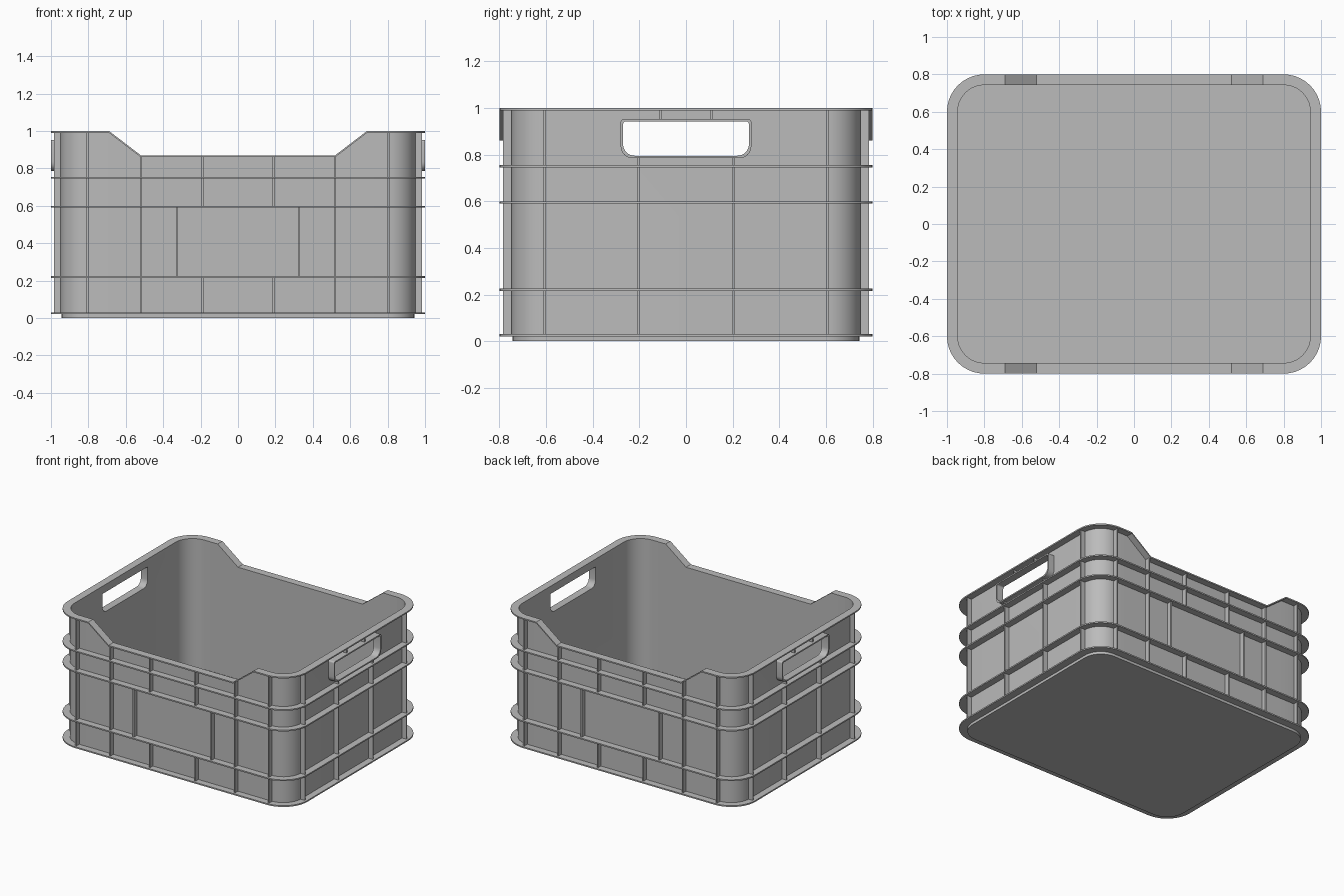
import bpy, bmesh, math

if "Cube" in bpy.data.objects:
    bpy.data.objects.remove(bpy.data.objects["Cube"])

GREY = (0.5, 0.5, 0.5, 1)
plastic = bpy.data.materials.new("grey plastic")
plastic.use_nodes = True
plastic.diffuse_color = GREY
plastic.node_tree.nodes["Principled BSDF"].inputs["Base Color"].default_value = GREY

CX, CY = 0.8, 0.6          # centres of the rounded corners
WALL, INNER, LIP = 0.15, 0.143, 0.2   # offsets from those centres
NOTCH = ((0.52, 0.87), (0.69, 1.0))   # low and high ends of the sloped notch
BANDS = (0.02, 0.215, 0.59, 0.745)    # undersides of the hoops
T = 0.01


def rim_height(x):
    (x0, z0), (x1, z1) = NOTCH
    t = min(max((abs(x) - x0) / (x1 - x0), 0), 1)
    return z0 + t * (z1 - z0)


def perimeter(off, notched=True):
    """Rounded rectangle, with extra points where the notch bends."""
    pts = []
    bends = [NOTCH[1][0], NOTCH[0][0]]
    for k, (sx, sy) in enumerate(((1, 1), (-1, 1), (-1, -1), (1, -1))):
        for i in range(11):
            a = math.pi / 2 * (k + i / 10)
            pts.append((sx * CX + off * math.cos(a), sy * CY + off * math.sin(a)))
        if notched and k in (0, 2):
            for x in bends + [-b for b in reversed(bends)]:
                pts.append((x * sx, sy * (CY + off)))
    return pts


def finish(bm, name):
    bmesh.ops.recalc_face_normals(bm, faces=bm.faces)
    me = bpy.data.meshes.new(name)
    bm.to_mesh(me)
    bm.free()
    me.materials.append(plastic)
    ob = bpy.data.objects.new(name, me)
    bpy.context.collection.objects.link(ob)
    return ob


def smooth(ob):
    bpy.ops.object.select_all(action='DESELECT')
    ob.select_set(True)
    bpy.context.view_layer.objects.active = ob
    bpy.ops.object.shade_smooth_by_angle(angle=math.radians(30))


def bridge(bm, loops, closed):
    n = len(loops[0])
    pairs = list(zip(loops, loops[1:]))
    if closed:
        pairs.append((loops[-1], loops[0]))
    for a, b in pairs:
        for i in range(n):
            j = (i + 1) % n
            bm.faces.new((a[i], a[j], b[j], b[i]))


def sweep(name, section, closed):
    """Carry a section of (offset, height function) around the crate."""
    bm = bmesh.new()
    loops = [[bm.verts.new((x, y, h(x))) for x, y in perimeter(off)]
             for off, h in section]
    bridge(bm, loops, closed)
    if not closed:
        bm.faces.new(loops[0])
        bm.faces.new(loops[-1])
    return finish(bm, name)


def level(z):
    return lambda x: z


def handle_outline(grow):
    """Handle opening in y and z, rounded more at the bottom."""
    w, lo, hi = 0.27 + grow, 0.795 - grow, 0.942 + grow
    pts = []
    for sy, sz, z, r in ((1, 1, hi, 0.012), (-1, 1, hi, 0.012),
                         (-1, -1, lo, 0.05), (1, -1, lo, 0.05)):
        k = len(pts) // 7
        for i in range(7):
            a = math.pi / 2 * (k + i / 6)
            pts.append((sy * (w - r) + r * math.cos(a), z - sz * r + r * math.sin(a)))
    return pts


# Tub: foot, outer wall, inner wall and floor
tub = sweep("crate_tub", [(0.143, level(0)), (0.143, level(0.02)), (WALL, level(0.02)),
                          (WALL, rim_height), (INNER, rim_height), (INNER, level(0.025))], False)

# Handle openings cut through both ends
bm = bmesh.new()
outline = handle_outline(0)
loops = [[bm.verts.new((x, y, z)) for y, z in outline] for x in (-1.2, 1.2)]
bridge(bm, loops, False)
for lp in loops:
    bm.faces.new(lp)
cutter = finish(bm, "handle_cutter")
cutter.hide_render = True
cut = tub.modifiers.new("handles", 'BOOLEAN')
cut.operation = 'DIFFERENCE'
cut.solver = 'EXACT'
cut.object = cutter
bpy.context.view_layer.objects.active = tub
bpy.ops.object.modifier_apply(modifier=cut.name)
bpy.data.objects.remove(cutter)
smooth(tub)

# Top rim following the notches
smooth(sweep("top_rim", [(INNER, rim_height), (LIP, rim_height),
                         (LIP, lambda x: rim_height(x) - T),
                         (INNER, lambda x: rim_height(x) - T)], True))

# Hoops around the wall
for i, z in enumerate(BANDS):
    smooth(sweep(f"hoop_{i + 1}", [(INNER + 0.003, level(z)), (LIP, level(z)),
                                   (LIP, level(z + T)), (INNER + 0.003, level(z + T))], True))

# Collars around the handle openings
for side, s in (("left", 1), ("right", -1)):
    bm = bmesh.new()
    loops = [[bm.verts.new((s * (CX + off), y, z)) for y, z in handle_outline(g)]
             for off, g in ((INNER, 0), (LIP, 0), (LIP, T), (INNER, T))]
    bridge(bm, loops, True)
    smooth(finish(bm, f"{side}_handle_collar"))


# Upright ribs, repeated on all four sides
def box(bm, lo, hi):
    vs = bmesh.ops.create_cube(bm, size=1)["verts"]
    for v in vs:
        v.co = [lo[i] + (v.co[i] + 0.5) * (hi[i] - lo[i]) for i in range(3)]


B1, B2, B3, B4 = BANDS
RIB = 0.185
long_ribs = [(0.805, B1, 0.995), (0.52, B1, 0.865), (0.19, B1, B2),
             (0.19, B3, 0.865), (0.325, B2, B3)]
short_ribs = [(0.605, B1, 0.995), (0.205, B1, 0.787), (0.108, 0.947, 0.995)]
for name, ribs, along, base in (("long_side_ribs", long_ribs, 0, CY),
                                ("short_side_ribs", short_ribs, 1, CX)):
    bm = bmesh.new()
    for pos, z0, z1 in ribs:
        for s in (1, -1):
            for face in (1, -1):
                across = sorted((face * (base + INNER + 0.003), face * (base + RIB)))
                span = (s * pos - T / 2, s * pos + T / 2)
                a, b = (span, across) if along == 0 else (across, span)
                box(bm, (a[0], b[0], z0), (a[1], b[1], z1))
    finish(bm, name)
